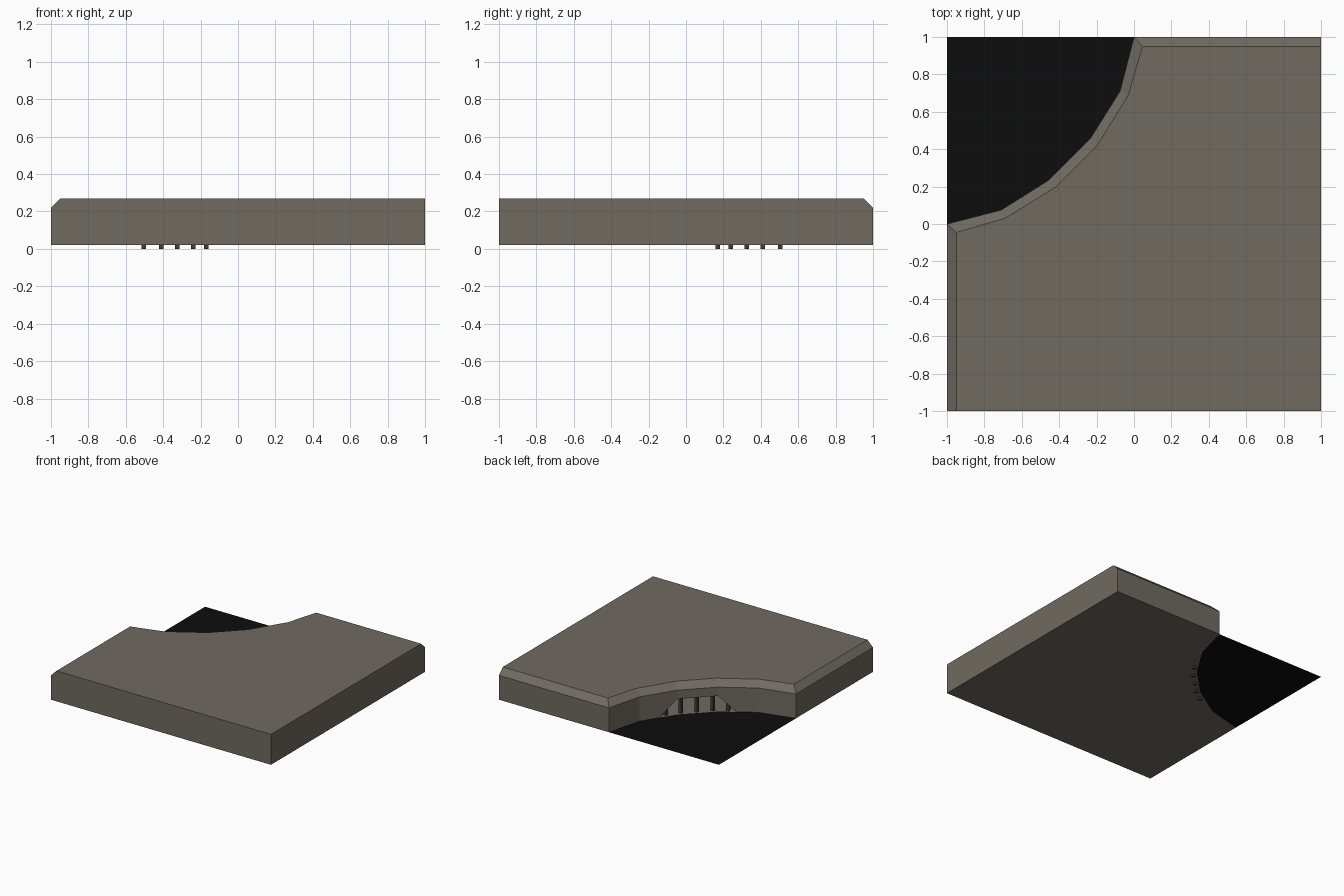
import bpy, bmesh

if "Cube" in bpy.data.objects:
    bpy.data.objects.remove(bpy.data.objects["Cube"])


def material(name, rgb):
    m = bpy.data.materials.new(name)
    m.diffuse_color = (*rgb, 1)
    m.use_nodes = True
    m.node_tree.nodes["Principled BSDF"].inputs["Base Color"].default_value = m.diffuse_color
    return m


concrete = material("concrete", (0.16, 0.145, 0.12))
asphalt = material("asphalt", (0.004, 0.004, 0.004))
iron = material("dark iron", (0.05, 0.047, 0.042))


def finish(bm, name, mat):
    me = bpy.data.meshes.new(name)
    bm.to_mesh(me)
    bm.free()
    me.materials.append(mat)
    ob = bpy.data.objects.new(name, me)
    bpy.context.collection.objects.link(ob)
    return ob


def mirrored(half):
    # mirror across the diagonal through the cut corner
    return half + [(-y, -x) for x, y in reversed(half)]


Z0, Z_EDGE, Z_TOP, Z_HOLE = 0.02, 0.22, 0.27, 0.148
arc = mirrored([(0, 1), (-0.075, 0.71), (-0.235, 0.455)])
inner = mirrored([(0.045, 0.95), (-0.03, 0.69), (-0.2, 0.415)])

# pavement slab: bottom, walls, sloped kerb edge and top
outline = [(-1, -1), (1, -1), (1, 1)] + arc
top_outline = [(-0.95, -1), (1, -1), (1, 0.95)] + inner
n = len(outline)
bm = bmesh.new()
low = [bm.verts.new((x, y, Z0)) for x, y in outline]
mid = [bm.verts.new((x, y, Z_EDGE)) for x, y in outline]
top = [bm.verts.new((x, y, Z_TOP)) for x, y in top_outline]
bm.faces.new(low[::-1])
bm.faces.new(top)

# drain opening: full width on the middle facet, tapering on its neighbours
hole_l, hole_r = [bm.verts.new((*outline[i], Z_HOLE)) for i in (5, 6)]
foot_l = bm.verts.new(low[5].co.lerp(low[4].co, 0.46))
foot_r = bm.verts.new(low[6].co.lerp(low[7].co, 0.46))

for i in range(n):
    j = (i + 1) % n
    if i == 0:      # front side, slope profile at the left
        bm.faces.new((low[0], low[1], mid[1], top[1], top[0], mid[0]))
        continue
    if i == 1:      # right side, slope profile at the back
        bm.faces.new((low[1], low[2], mid[2], top[2], top[1], mid[1]))
        continue
    if i == 4:
        bm.faces.new((low[4], foot_l, hole_l, mid[5], mid[4]))
    elif i == 5:
        bm.faces.new((hole_l, hole_r, mid[6], mid[5]))
    elif i == 6:
        bm.faces.new((foot_r, low[7], mid[7], mid[6], hole_r))
    else:
        bm.faces.new((low[i], low[j], mid[j], mid[i]))
    bm.faces.new((mid[i], mid[j], top[j], top[i]))
finish(bm, "pavement_corner", concrete)

# road surface in the cut corner
bm = bmesh.new()
bm.faces.new([bm.verts.new((x, y, Z0)) for x, y in [(-1, 1)] + arc[::-1]])
finish(bm, "road_surface", asphalt)

# drain bars
bars = [(-0.505, 0.17), (-0.41, 0.24), (-0.325, 0.325),
        (-0.24, 0.41), (-0.17, 0.505)]
bm = bmesh.new()
for x, y in bars:
    cube = bmesh.ops.create_cube(bm, size=1)["verts"]
    bmesh.ops.scale(bm, verts=cube, vec=(0.024, 0.024, 0.16))
    bmesh.ops.translate(bm, verts=cube, vec=(x, y, 0.08))
finish(bm, "drain_bars", iron)
